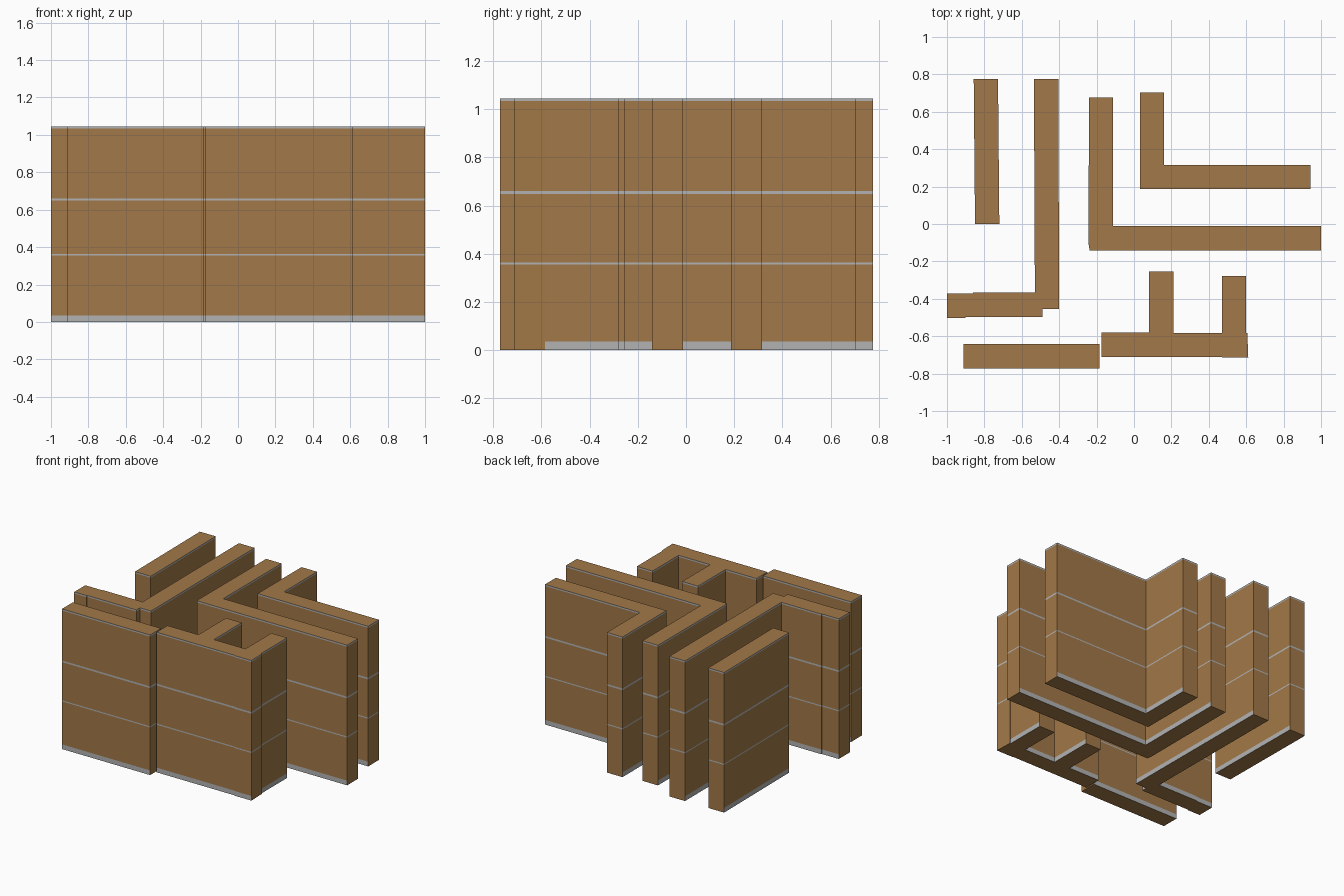
import bpy, bmesh
from math import dist

if "Cube" in bpy.data.objects:
    bpy.data.objects.remove(bpy.data.objects["Cube"])


def material(name, color):
    m = bpy.data.materials.new(name)
    m.diffuse_color = color
    m.use_nodes = True
    m.node_tree.nodes["Principled BSDF"].inputs["Base Color"].default_value = m.diffuse_color
    return m


BROWN = material("brown_wall", (0.36, 0.19, 0.065, 1))
GREY = material("grey_band", (0.45, 0.45, 0.45, 1))

# Horizontal layers: even ones are grey bands, odd ones brown panels
LEVELS = [0, 0.035, 0.355, 0.364, 0.648, 0.661, 1.033, 1.045]


def wall(name, outline):
    """Extrude a counter-clockwise plan outline through all the layers."""
    bm = bmesh.new()
    rings = [[bm.verts.new((x, y, z)) for x, y in outline] for z in LEVELS]
    n = len(outline)
    for layer, (lo, hi) in enumerate(zip(rings, rings[1:])):
        for i in range(n):
            j = (i + 1) % n
            face = bm.faces.new((lo[i], lo[j], hi[j], hi[i]))
            # the plinth does not wrap round the free wall ends
            free_end = 0.12 < dist(outline[i], outline[j]) < 0.136
            grey = layer % 2 == 0 and not (layer == 0 and free_end)
            face.material_index = int(grey)
    bm.faces.new(rings[0][::-1])
    bm.faces.new(rings[-1])
    mesh = bpy.data.meshes.new(name)
    bm.to_mesh(mesh)
    bm.free()
    mesh.materials.append(BROWN)
    mesh.materials.append(GREY)
    bpy.context.collection.objects.link(bpy.data.objects.new(name, mesh))


# Straight walls
wall("back_left_wall", [(-0.85, 0), (-0.72, 0), (-0.727, 0.775), (-0.857, 0.775)])
wall("front_left_wall", [(-0.912, -0.772), (-0.185, -0.772), (-0.185, -0.642), (-0.912, -0.642)])

# Angled walls
wall("left_corner_wall", [
    (-1, -0.502), (-0.9, -0.502), (-0.9, -0.497), (-0.49, -0.497), (-0.49, -0.455),
    (-0.4, -0.455), (-0.405, 0.775), (-0.535, 0.775), (-0.53, -0.367),
    (-0.86, -0.367), (-0.86, -0.372), (-1, -0.372)])
wall("middle_corner_wall", [
    (-0.243, -0.105), (-0.237, -0.142), (1, -0.142), (1, -0.012),
    (-0.113, -0.012), (-0.113, 0.675), (-0.241, 0.675)])
wall("right_corner_wall", [
    (0.031, 0.187), (0.943, 0.187), (0.943, 0.315),
    (0.16, 0.315), (0.16, 0.704), (0.031, 0.704)])

# Front wall with two stubs
wall("front_stub_wall", [
    (-0.175, -0.71), (0.47, -0.71), (0.47, -0.714), (0.611, -0.714), (0.606, -0.584),
    (0.6, -0.584), (0.6, -0.277), (0.47, -0.277), (0.47, -0.584), (0.21, -0.584),
    (0.21, -0.255), (0.08, -0.255), (0.08, -0.581), (-0.175, -0.581)])
